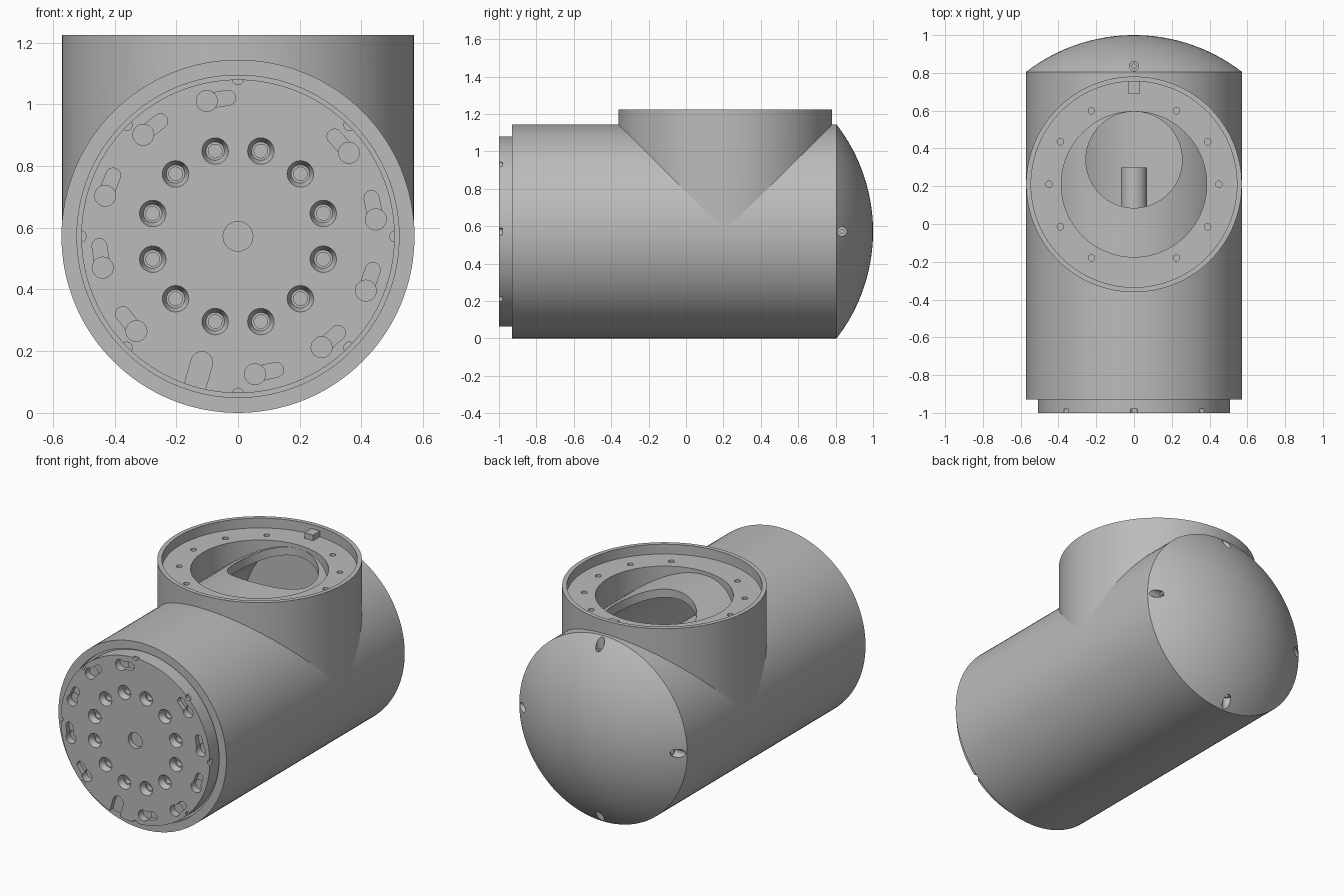
import bpy, bmesh
from math import sin, cos, pi, radians, sqrt
from mathutils import Matrix, Vector

if "Cube" in bpy.data.objects:
    bpy.data.objects.remove(bpy.data.objects["Cube"], do_unlink=True)

R = 0.572                 # main radius and axis height
BRANCH_Y = 0.21
T = Matrix.Translation
TO_Y = Matrix.Rotation(-pi / 2, 4, 'X')     # local z becomes world +y
AXIS = T((0, 0, R)) @ TO_Y
UP = T((0, BRANCH_Y, 0))

grey = bpy.data.materials.new("light grey")
grey.use_nodes = True
grey.diffuse_color = (0.5, 0.5, 0.5, 1)
grey.node_tree.nodes["Principled BSDF"].inputs["Base Color"].default_value = (0.5, 0.5, 0.5, 1)


def add_lathe(bm, profile, matrix, steps=128):
    """Revolve (radius, height) points about local z."""
    part = bmesh.new()
    vs = [part.verts.new((r, 0, h)) for r, h in profile]
    es = [part.edges.new((a, b)) for a, b in zip(vs, vs[1:])]
    if profile[0][0] > 0:
        es.append(part.edges.new((vs[-1], vs[0])))
    bmesh.ops.spin(part, geom=vs + es, cent=(0, 0, 0), axis=(0, 0, 1),
                   angle=2 * pi, steps=steps, use_merge=True)
    bmesh.ops.remove_doubles(part, verts=part.verts, dist=1e-5)
    bmesh.ops.recalc_face_normals(part, faces=part.faces)
    bmesh.ops.transform(part, matrix=matrix, verts=part.verts)
    mesh = bpy.data.meshes.new("temp")
    part.to_mesh(mesh)
    part.free()
    bm.from_mesh(mesh)
    bpy.data.meshes.remove(mesh)


def finish(name, bm):
    mesh = bpy.data.meshes.new(name)
    bm.to_mesh(mesh)
    bm.free()
    mesh.materials.append(grey)
    ob = bpy.data.objects.new(name, mesh)
    bpy.context.collection.objects.link(ob)
    return ob


def lathe(name, profile, matrix, steps=128):
    bm = bmesh.new()
    add_lathe(bm, profile, matrix, steps)
    return finish(name, bm)


def holes(name, profile, matrices):
    bm = bmesh.new()
    for m in matrices:
        add_lathe(bm, profile, m, 24)
    return finish(name, bm)


def cut(ob, *cutters):
    for c in cutters:
        mod = ob.modifiers.new("cut", 'BOOLEAN')
        mod.operation, mod.solver, mod.object = 'DIFFERENCE', 'EXACT', c
    deps = bpy.context.evaluated_depsgraph_get()
    mesh = bpy.data.meshes.new_from_object(ob.evaluated_get(deps))
    ob.modifiers.clear()
    ob.data = mesh
    for c in cutters:
        bpy.data.objects.remove(c, do_unlink=True)


def rod(r, low, high):
    return [(0, low), (r, low), (r, high), (0, high)]


def polar(r, deg):
    a = radians(deg)
    return Vector((r * cos(a), -1, R + r * sin(a)))


def add_slot(bm, a, b, radius, depth):
    """Rounded slot cutter between two points of the front plate."""
    d = (b - a).normalized()
    n = Vector((-d.z, 0, d.x))
    ring = []
    for i in range(26):
        t = pi * (i if i < 13 else i - 1) / 12
        ring.append((b if i < 13 else a) + radius * (sin(t) * d + cos(t) * n))
    rows = [[bm.verts.new(p + Vector((0, y, 0))) for p in ring] for y in (-0.05, depth)]
    for row in rows:
        bm.faces.new(row)
    for i in range(len(ring)):
        j = (i + 1) % len(ring)
        bm.faces.new((rows[0][i], rows[0][j], rows[1][j], rows[1][i]))


# Main tube with the round opening under the branch
main_tube = lathe("main_tube", [(R, -0.93), (R, 0.805), (0.522, 0.805), (0.522, -0.93)], AXIS)
cut(main_tube, lathe("opening_cutter", rod(0.255, 0.8, 1.4), T((0, 0.34, 0)), 64))

# Upright branch: rim, stepped ledge and bore, saddled on the tube
branch = lathe("branch_collar", [(R - 0.001, 0.56), (R - 0.001, 1.225), (0.545, 1.225),
                                 (0.545, 1.165), (0.385, 1.165), (0.385, 0.56)], UP)
ledge_spots = [T((0.45 * cos(radians(a)), BRANCH_Y + 0.45 * sin(radians(a)), 1.165))
               for a in range(0, 360, 30) if a not in (90, 270)]
cut(branch, lathe("saddle_cutter", rod(R - 0.006, -1.5, 1.5), AXIS),
    holes("ledge_hole_cutter", rod(0.017, -0.05, 0.05), ledge_spots))

# Locating tab on the ledge
bm = bmesh.new()
bmesh.ops.create_cube(bm, size=1, matrix=T((0, 0.723, 1.18)) @ Matrix.Diagonal((0.06, 0.07, 0.04, 1)))
finish("locating_tab", bm)

# Rear dome with four countersunk side holes
rise = 0.195
ball = (R * R + rise * rise) / (2 * rise)
dome_profile = [(0, 0.8), (R, 0.8)]
for i in range(21):
    r = R * (1 - i / 20)
    dome_profile.append((r, 1 - ball + sqrt(ball * ball - r * r)))
dome = lathe("rear_dome", dome_profile, AXIS)
radial = [T((0, 0.835, R)) @ Matrix.Rotation(k * pi / 2, 4, 'Y') for k in range(4)]
cut(dome, holes("dome_hole_cutter", [(0, 0.42), (0.012, 0.42), (0.012, 0.49),
                                     (0.025, 0.49), (0.025, 0.65), (0, 0.65)], radial))

# Front plate: centre recess, stepped bolt holes, keyhole slots, edge notches
plate = lathe("front_plate", rod(0.508, -1, -0.9), AXIS)
bolt_spots = [T(polar(0.286, 15 + 30 * k)) @ TO_Y for k in range(12)]
bolts = holes("bolt_cutter", [(0, -0.05), (0.043, -0.05), (0.043, 0), (0.03, 0.035),
                              (0.022, 0.035), (0.022, 0.065), (0, 0.065)], bolt_spots)
centre = lathe("centre_cutter", rod(0.048, -0.05, 0.03), T((0, -1, R)) @ TO_Y, 48)
slots, heads = bmesh.new(), []
for a in range(10, 360, 30):
    if a in (70, 250):
        continue
    turn = 1 if cos(radians(a)) > 0 else -1
    start, end = polar(0.45, a - 3 * turn), polar(0.45, a + 6 * turn)
    add_slot(slots, start, end, 0.024, 0.03)
    heads.append(T(start) @ TO_Y)
add_slot(slots, polar(0.425, 254), polar(0.56, 254), 0.035, 0.03)
bmesh.ops.recalc_face_normals(slots, faces=slots.faces)
notches = [T(polar(0.51, 45 * k)) @ TO_Y for k in range(8)]
cut(plate, bolts, centre, finish("slot_cutter", slots),
    holes("slot_head_cutter", rod(0.034, -0.06, 0.045), heads),
    holes("notch_cutter", rod(0.018, -0.07, 0.02), notches))

# Bulkhead closing the gap behind the plate, motor and its shaft
lathe("bulkhead", rod(0.53, -0.905, -0.85), AXIS)
lathe("motor", rod(0.28, -0.86, 0), AXIS, 64)
lathe("motor_shaft", rod(0.07, -0.01, 0.3), AXIS, 48)

# Smooth round walls, sharp edges kept
bpy.ops.object.select_all(action='DESELECT')
for ob in bpy.context.scene.objects:
    if ob.type == 'MESH':
        ob.select_set(True)
        bpy.context.view_layer.objects.active = ob
bpy.ops.object.shade_smooth_by_angle(angle=radians(30))
